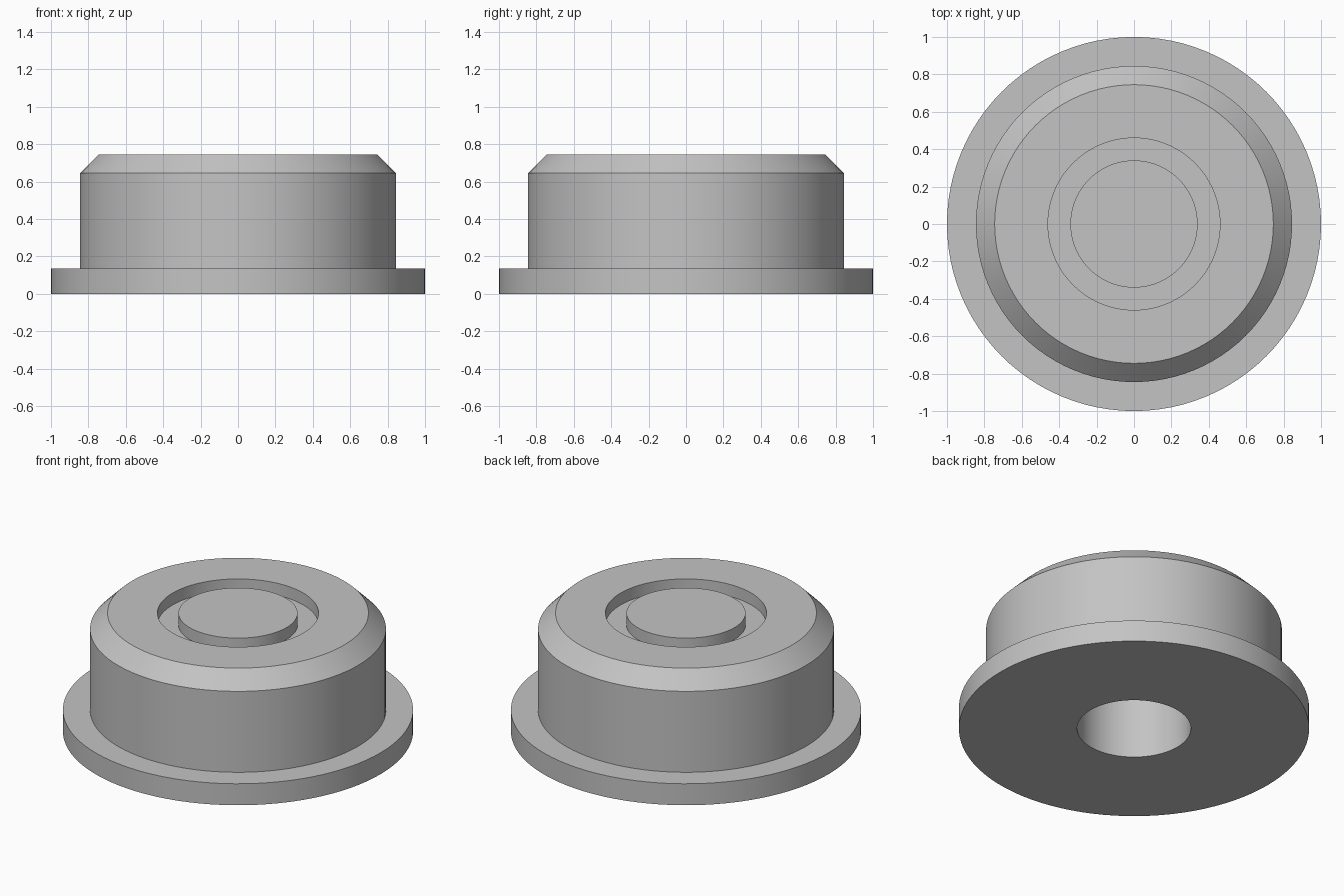
import bpy
import bmesh
from math import cos, sin, tau, radians

if "Cube" in bpy.data.objects:
    bpy.data.objects.remove(bpy.data.objects["Cube"], do_unlink=True)

SEGMENTS = 96

grey = bpy.data.materials.new("plain_grey")
grey.use_nodes = True
color = (0.55, 0.55, 0.55, 1)
grey.diffuse_color = color
grey.node_tree.nodes["Principled BSDF"].inputs["Base Color"].default_value = color


def lathe(name, profile):
    """Turn a radius/height profile about z and cap both open ends."""
    bm = bmesh.new()
    rings = [[bm.verts.new((r * cos(tau * i / SEGMENTS), r * sin(tau * i / SEGMENTS), z))
              for i in range(SEGMENTS)] for r, z in profile]
    for a, b in zip(rings, rings[1:]):
        for i in range(SEGMENTS):
            j = (i + 1) % SEGMENTS
            bm.faces.new((a[i], a[j], b[j], b[i]))
    bm.faces.new(rings[0])
    bm.faces.new(rings[-1])
    bmesh.ops.recalc_face_normals(bm, faces=bm.faces)
    mesh = bpy.data.meshes.new(name)
    bm.to_mesh(mesh)
    bm.free()
    mesh.materials.append(grey)
    obj = bpy.data.objects.new(name, mesh)
    bpy.context.collection.objects.link(obj)
    bpy.ops.object.select_all(action="DESELECT")
    obj.select_set(True)
    bpy.context.view_layer.objects.active = obj
    bpy.ops.object.shade_smooth_by_angle(angle=radians(30))
    return obj


# One turned solid, from the blind bore round the outside to the centre boss
lathe("flanged_cap", [
    (0.325, 0.55), (0.325, 0),      # bore underneath
    (1, 0), (1, 0.135),             # flange
    (0.845, 0.135), (0.845, 0.645), # body wall
    (0.745, 0.745),                 # chamfer
    (0.46, 0.745), (0.46, 0.67),    # ring groove
    (0.34, 0.67), (0.34, 0.745),    # centre boss
])
